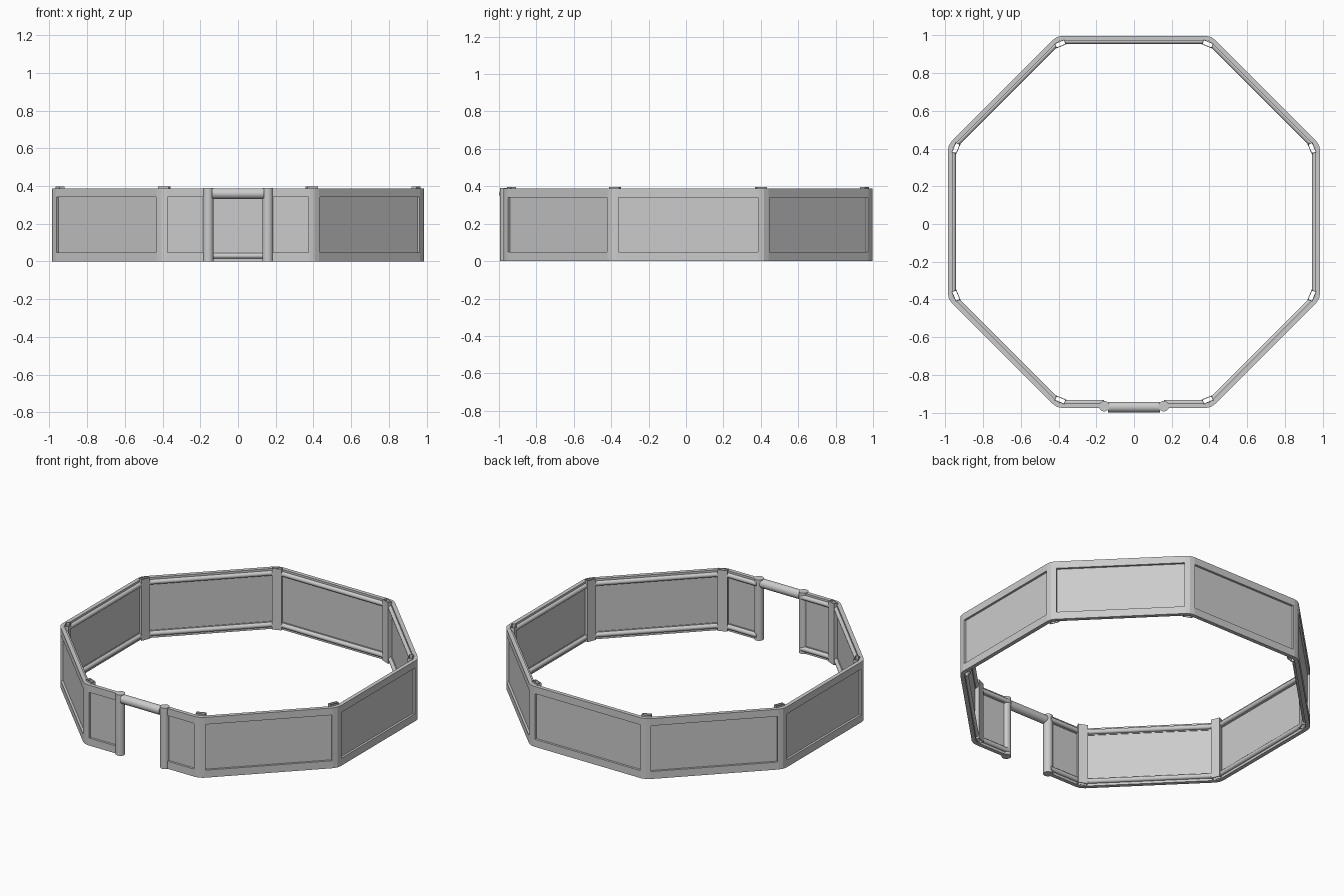
import bpy, bmesh
from math import pi, radians, sin, cos, tan
from mathutils import Vector

if "Cube" in bpy.data.objects:
    bpy.data.objects.remove(bpy.data.objects["Cube"])

H = 0.387                    # wall height
CY = 0.011                   # ring centre in y
A_OUT, A_IN = 0.987, 0.962   # outer and inner apothems of the frame
GATE_X = 0.158               # gate post offset
C = Vector((0, CY))


def direction(angle):
    return Vector((cos(angle), sin(angle)))


def corner_angle(k):
    return radians(-67.5 + 45 * k)


def corner(a, k, d, reach=None):
    """Rounded octagon corner; reach adds end points along both edges."""
    r = a / cos(pi / 8)
    c = C + direction(corner_angle(k)) * r
    e1 = (C + direction(corner_angle(k - 1)) * r - c).normalized()
    e2 = (C + direction(corner_angle(k + 1)) * r - c).normalized()
    p1, p2 = c + e1 * d, c + e2 * d
    pts = [p1, p1 * 0.25 + c * 0.5 + p2 * 0.25, p2]
    if reach:
        pts = [c + e1 * reach] + pts + [c + e2 * reach]
    return pts


def open_ring(a, d):
    pts = [Vector((GATE_X, CY - a))]
    for k in range(8):
        pts += corner(a, k, d)
    return pts + [Vector((-GATE_X, CY - a))]


def finish(bm, name, smooth=False):
    bmesh.ops.recalc_face_normals(bm, faces=bm.faces)
    me = bpy.data.meshes.new(name)
    bm.to_mesh(me)
    bm.free()
    ob = bpy.data.objects.new(name, me)
    bpy.context.collection.objects.link(ob)
    if smooth:
        for p in me.polygons:
            p.use_smooth = len(p.vertices) == 4
    return ob


def strip(name, outer, inner, z0, z1, closed=False):
    """Sweep a rectangular section between two matching plan paths."""
    bm = bmesh.new()
    rows = [[bm.verts.new((p.x, p.y, z)) for p, z in
             ((o, z0), (o, z1), (i, z1), (i, z0))]
            for o, i in zip(outer, inner)]
    n = len(rows)
    for j in range(n if closed else n - 1):
        a, b = rows[j], rows[(j + 1) % n]
        for s in range(4):
            t = (s + 1) % 4
            bm.faces.new((a[s], b[s], b[t], a[t]))
    if not closed:
        bm.faces.new(rows[0])
        bm.faces.new(rows[-1])
    return finish(bm, name)


def rod(name, p, q, r, sides=16):
    p, q = Vector(p), Vector(q)
    bm = bmesh.new()
    bmesh.ops.create_cone(bm, cap_ends=True, segments=sides, radius1=r,
                          radius2=r, depth=(q - p).length)
    ob = finish(bm, name, True)
    ob.location = (p + q) / 2
    ob.rotation_euler = (q - p).to_track_quat('Z', 'Y').to_euler()
    return ob


# Top and bottom frame bands and the thin recessed wall panels
outer, inner = open_ring(A_OUT, 0.03), open_ring(A_IN, 0.02)
strip("bottom_frame", outer, inner, 0, 0.048)
strip("top_frame", outer, inner, 0.341, H)
strip("wall_panels", open_ring(0.973, 0.025), open_ring(0.966, 0.022), 0.03, 0.36)

for k in range(8):
    # Outer corner frame
    strip(f"corner_frame_{k}", corner(A_OUT, k, 0.03, 0.036),
          corner(A_IN, k, 0.02, 0.026), 0.04, 0.35)
    # Hollow inner corner post
    u = direction(corner_angle(k))
    t = Vector((-u.y, u.x))
    c = C + u * 1.022
    signs = ((-1, -1), (1, -1), (1, 1), (-1, 1))
    strip(f"corner_post_{k}",
          [c + t * (0.029 * i) + u * (0.014 * j) for i, j in signs],
          [c + t * (0.025 * i) + u * (0.010 * j) for i, j in signs],
          0.005, 0.397, closed=True)

# Inner rails, two per side; the front side is split by the gate
A_RAIL = 0.959
half = A_RAIL * tan(pi / 8) - 0.03
for k in range(8):
    n = direction(radians(-90 + 45 * k))
    t = Vector((-n.y, n.x))
    mid = C + n * A_RAIL
    spans = [(-half, half)] if k else [(-half, -GATE_X), (GATE_X, half)]
    for z in (0.03, 0.36):
        for s0, s1 in spans:
            a, b = mid + t * s0, mid + t * s1
            rod("inner_rail", (a.x, a.y, z), (b.x, b.y, z), 0.015, 12)

# Gate posts and crossbar
GY = -0.971
for side, x in (("left", -GATE_X), ("right", GATE_X)):
    rod(f"gate_post_{side}", (x, GY + 0.005, 0), (x, GY + 0.005, 0.39), 0.028, 24)
rod("gate_crossbar", (-GATE_X + 0.02, GY, 0.36), (GATE_X - 0.02, GY, 0.36), 0.028, 24)
